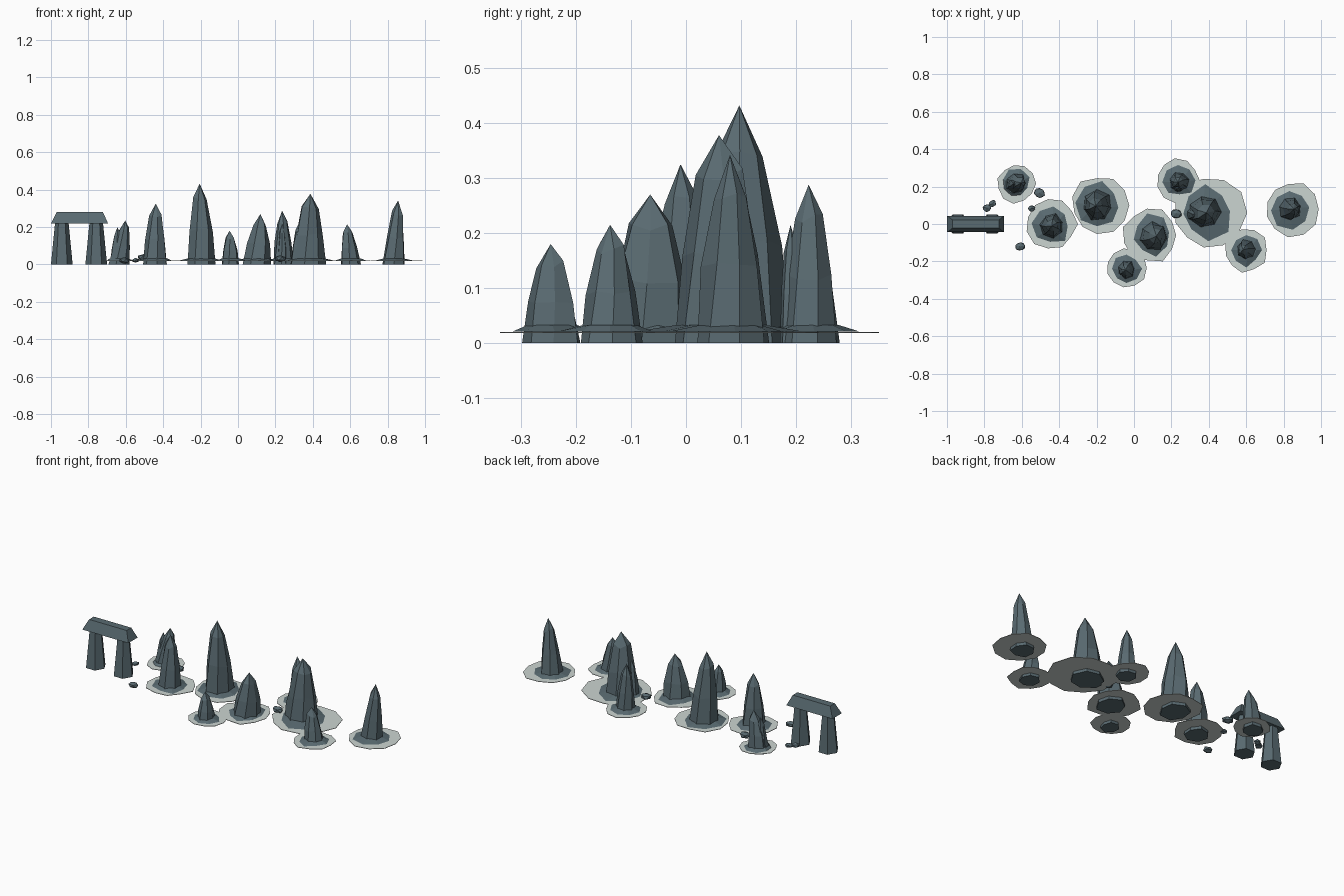
import bpy, bmesh, math, random
from mathutils import Vector

if "Cube" in bpy.data.objects:
    bpy.data.objects.remove(bpy.data.objects["Cube"])
random.seed(7)

def material(name, rgb):
    m = bpy.data.materials.new(name)
    m.diffuse_color = (*rgb, 1)
    m.use_nodes = True
    m.node_tree.nodes["Principled BSDF"].inputs["Base Color"].default_value = m.diffuse_color
    return m

ROCK = material("slate_rock", (0.10, 0.145, 0.165))
FOAM = material("sea_foam", (0.60, 0.66, 0.64))

def finish(name, bm, mat):
    bmesh.ops.recalc_face_normals(bm, faces=bm.faces)
    me = bpy.data.meshes.new(name)
    bm.to_mesh(me)
    bm.free()
    me.materials.append(mat)
    ob = bpy.data.objects.new(name, me)
    bpy.context.collection.objects.link(ob)
    return ob

def loft(name, rings, mat, apex=None):
    """Skin equal-length rings of points, capping the ends or closing to an apex."""
    bm = bmesh.new()
    vs = [[bm.verts.new(p) for p in r] for r in rings]
    n = len(vs[0])
    for a, b in zip(vs, vs[1:]):
        for i in range(n):
            j = (i + 1) % n
            bm.faces.new((a[i], a[j], b[j], b[i]))
    bm.faces.new(vs[0][::-1])
    if apex:
        tip = bm.verts.new(apex)
        for i in range(n):
            bm.faces.new((vs[-1][i], vs[-1][(i + 1) % n], tip))
    else:
        bm.faces.new(vs[-1])
    return finish(name, bm, mat)

def ring(x, y, z, radii, turn=0.0):
    n = len(radii)
    return [(x + r * math.cos(math.tau * i / n + turn),
             y + r * math.sin(math.tau * i / n + turn), z)
            for i, r in enumerate(radii)]

def jitter(n, r, lo, hi):
    return [r * random.uniform(lo, hi) for _ in range(n)]

def spire(name, bx, by, tx, ty, r, h):
    # faceted column that tapers to a shoulder and then a point
    turn = random.uniform(0, 1)
    base = jitter(7, r, 0.92, 1.08)
    rings = []
    for f, k in ((0, 1.0), (0.42, 0.78), (0.8, 0.48)):
        cx, cy = bx + (tx - bx) * f, by + (ty - by) * f
        radii = [b * k * random.uniform(0.92, 1.08) for b in base]
        zs = [h * f * (random.uniform(0.94, 1.05) if f else 1) for _ in base]
        rings.append([(p[0], p[1], z) for p, z in
                      zip(ring(cx, cy, 0, radii, turn + f * 0.25), zs)])
    loft(name, rings, ROCK, (tx, ty, h))

# Sea stacks: base x, y, tip x, y, base radius, height, foam x, y, radius
STACKS = [
    (-0.44, -0.01, -0.44, -0.01, 0.072, 0.325, -0.44, 0.00, 0.135),
    (-0.195, 0.10, -0.205, 0.097, 0.086, 0.432, -0.175, 0.10, 0.162),
    (-0.637, 0.215, -0.603, 0.22, 0.060, 0.235, -0.63, 0.215, 0.102),
    (-0.04, -0.243, -0.045, -0.246, 0.052, 0.180, -0.04, -0.235, 0.106),
    (0.10, -0.065, 0.12, -0.065, 0.080, 0.270, 0.09, -0.06, 0.148),
    (0.378, 0.065, 0.387, 0.06, 0.096, 0.378, 0.40, 0.06, 0.195),
    (0.243, 0.228, 0.236, 0.223, 0.058, 0.288, 0.235, 0.23, 0.116),
    (0.605, -0.138, 0.583, -0.138, 0.058, 0.215, 0.595, -0.14, 0.118),
    (0.832, 0.082, 0.856, 0.080, 0.062, 0.342, 0.845, 0.08, 0.145),
]
for k, (bx, by, tx, ty, r, h, fx, fy, fr) in enumerate(STACKS, 1):
    spire(f"stack_{k}", bx, by, tx, ty, r, h)
    # low rock shelf around the foot
    ax, ay = (bx + fx) / 2, (by + fy) / 2
    turn = random.uniform(0, 1)
    loft(f"shelf_{k}", [ring(ax, ay, 0.021, jitter(8, fr * 0.74, 0.82, 1.12), turn),
                        ring(bx, by, 0.033, jitter(8, r * 0.85, 0.95, 1.05), turn)], ROCK)
    # flat foam patch
    edge = jitter(11, fr, 0.9, 1.06)
    loft(f"foam_{k}", [ring(fx, fy, 0.018, edge), ring(fx, fy, 0.0205, edge)], FOAM)

# Secondary crags leaning on some stacks
spire("crag_1", 0.325, 0.05, 0.33, 0.05, 0.045, 0.23)
spire("crag_2", 0.236, 0.197, 0.236, 0.19, 0.028, 0.215)
spire("crag_3", -0.65, 0.215, -0.645, 0.215, 0.04, 0.20)

# Arch: two tapered legs and a beam with sloped sides
for side, x in (("left", -0.942), ("right", -0.758)):
    loft(f"arch_leg_{side}", [ring(x, 0, 0, [0.058] * 6), ring(x, 0, 0.225, [0.036] * 6)], ROCK)

def rect(x0, x1, w, z):
    return [(x0, -w, z), (x1, -w, z), (x1, w, z), (x0, w, z)]
loft("arch_beam", [rect(-1.0, -0.695, 0.044, 0.22), rect(-0.97, -0.722, 0.022, 0.28)], ROCK)

# Small boulders in the water
for k, (x, y, z, r, a) in enumerate([(-0.785, 0.085, 0.022, 0.027, 0.3), (-0.757, 0.108, 0.022, 0.024, 0.9),
                                     (-0.505, 0.165, 0.038, 0.034, -0.4), (-0.548, 0.083, 0.022, 0.023, 0),
                                     (-0.61, -0.12, 0.022, 0.031, 0.2), (0.225, 0.055, 0.032, 0.034, 0.1)], 1):
    bm = bmesh.new()
    bmesh.ops.create_icosphere(bm, subdivisions=1, radius=r)
    for v in bm.verts:
        v.co *= random.uniform(0.88, 1.1)
        v.co.y *= 0.8
        v.co.z *= 0.55
        v.co = Vector((x + v.co.x * math.cos(a) - v.co.y * math.sin(a),
                       y + v.co.x * math.sin(a) + v.co.y * math.cos(a), z + v.co.z))
    finish(f"boulder_{k}", bm, ROCK)
